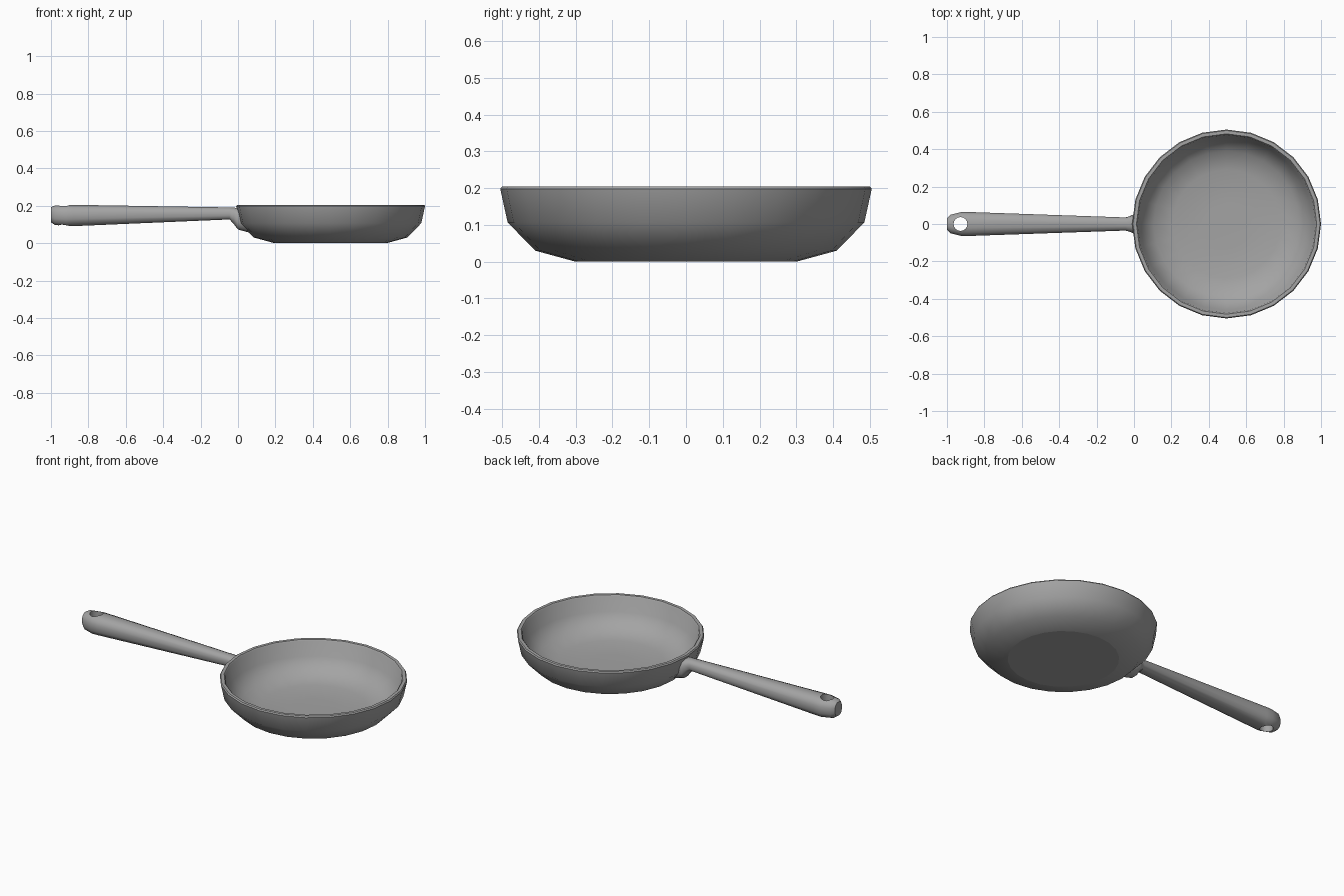
import bpy, bmesh, math

cube = bpy.data.objects.get("Cube")
if cube:
    bpy.data.objects.remove(cube, do_unlink=True)

grey = (0.37, 0.37, 0.37, 1)
metal = bpy.data.materials.new("grey metal")
metal.use_nodes = True
metal.diffuse_color = grey
metal.node_tree.nodes["Principled BSDF"].inputs["Base Color"].default_value = grey


def add_object(name, bm):
    bmesh.ops.recalc_face_normals(bm, faces=bm.faces[:])
    mesh = bpy.data.meshes.new(name)
    bm.to_mesh(mesh)
    bm.free()
    mesh.materials.append(metal)
    obj = bpy.data.objects.new(name, mesh)
    bpy.context.collection.objects.link(obj)
    return obj


def loft(name, rings):
    """Skin a list of equal point rings and cap both ends."""
    bm = bmesh.new()
    loops = [[bm.verts.new(p) for p in ring] for ring in rings]
    n = len(loops[0])
    for a, b in zip(loops, loops[1:]):
        for i in range(n):
            j = (i + 1) % n
            bm.faces.new((a[i], a[j], b[j], b[i]))
    bm.faces.new(loops[0])
    bm.faces.new(loops[-1])
    return add_object(name, bm)


def smooth(obj, degrees):
    bpy.ops.object.select_all(action='DESELECT')
    obj.select_set(True)
    bpy.context.view_layer.objects.active = obj
    bpy.ops.object.shade_smooth_by_angle(angle=math.radians(degrees))


def circle(cx, radius, z, sides):
    steps = [math.tau * i / sides for i in range(sides)]
    return [(cx + radius * math.cos(a), radius * math.sin(a), z) for a in steps]


# Bowl: outside wall, rim, inside wall
PAN_X = 0.495
profile = [(0.30, 0), (0.41, 0.03), (0.485, 0.107), (0.505, 0.198),
           (0.50, 0.205), (0.482, 0.205), (0.476, 0.198), (0.46, 0.115),
           (0.39, 0.046), (0.29, 0.022), (0.12, 0.018)]
bowl = loft("pan_bowl", [circle(PAN_X, r, z, 24) for r, z in profile])
smooth(bowl, 40)
for face in bowl.data.polygons:  # flat underside
    if face.center.z < 0.005:
        face.use_smooth = False


# Handle: rounded sections, ending in a flared bracket that hugs the wall
def section(x_top, x_low, half, low, high, sides=12):
    ring = []
    for i in range(sides):
        a = math.tau * (i + 0.5) / sides
        c, s = math.cos(a), math.sin(a)
        c = math.copysign(abs(c) ** 0.8, c) / math.cos(math.pi / sides) ** 0.8
        s = math.copysign(abs(s) ** 0.8, s) / math.cos(math.pi / sides) ** 0.8
        t = (1 - s) / 2
        ring.append((x_top + (x_low - x_top) * t * t, half * c,
                     high + (low - high) * t))
    return ring


sections = [(-1.0, -1.0, 0.032, 0.112, 0.192), (-0.98, -0.98, 0.05, 0.098, 0.201),
            (-0.92, -0.92, 0.065, 0.09, 0.205), (-0.88, -0.88, 0.064, 0.091, 0.205),
            (-0.045, -0.045, 0.035, 0.127, 0.191), (-0.02, -0.025, 0.042, 0.105, 0.19),
            (-0.006, 0.0, 0.05, 0.073, 0.188), (0.004, 0.07, 0.05, 0.054, 0.186)]
handle = loft("handle", [section(*s) for s in sections])

# Hanging hole
cutter = loft("hole_cutter", [circle(-0.928, 0.037, z, 16) for z in (0, 0.3)])
cutter.hide_render = True
hole = handle.modifiers.new("hanging hole", 'BOOLEAN')
hole.operation = 'DIFFERENCE'
hole.solver = 'EXACT'
hole.object = cutter
bpy.context.view_layer.objects.active = handle
bpy.ops.object.modifier_apply(modifier=hole.name)
bpy.data.objects.remove(cutter, do_unlink=True)
smooth(handle, 40)
